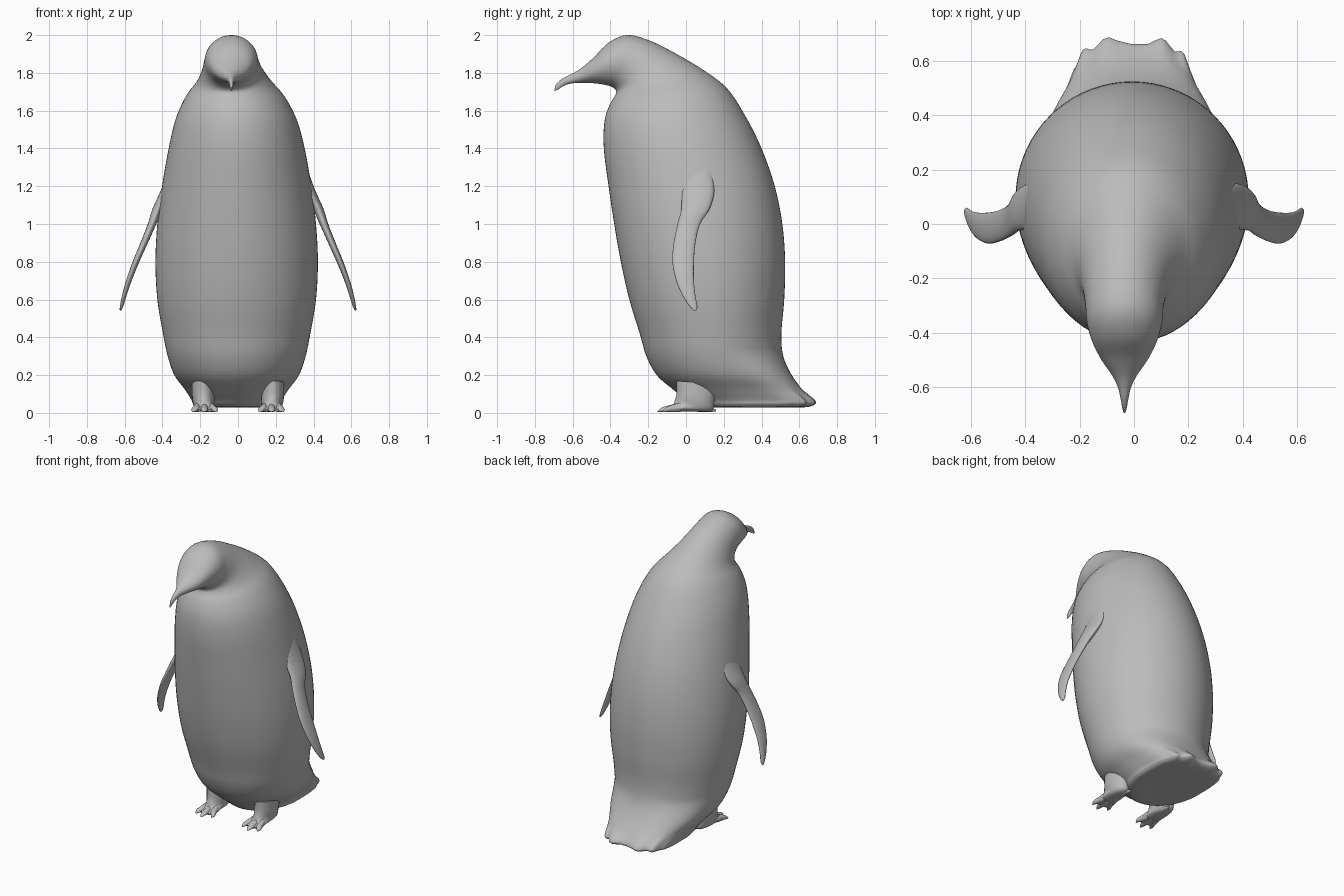
import bpy
import bmesh
from math import sin, cos, pi, copysign
from mathutils import Vector

default_cube = bpy.data.objects.get("Cube")
if default_cube:
    bpy.data.objects.remove(default_cube, do_unlink=True)

# One plain grey for the whole bird
grey = bpy.data.materials.new("plain grey")
grey.use_nodes = True
grey_value = (0.5, 0.5, 0.5, 1)
grey.diffuse_color = grey_value
grey.node_tree.nodes["Principled BSDF"].inputs["Base Color"].default_value = grey_value


def smooth_rows(rows, steps):
    """Insert rows between the given ones with a Catmull-Rom spline."""
    rows = [Vector(row) for row in rows]
    result = []
    for i in range(len(rows) - 1):
        before, start = rows[max(i - 1, 0)], rows[i]
        end, after = rows[i + 1], rows[min(i + 2, len(rows) - 1)]
        for step in range(steps):
            t = step / steps
            result.append(0.5 * (2 * start + (end - before) * t
                                 + (2 * before - 5 * start + 4 * end - after) * t ** 2
                                 + (3 * start - before - 3 * end + after) * t ** 3))
    result.append(rows[-1])
    return result


def power(value, exponent):
    return copysign(abs(value) ** exponent, value)


def tail_fan(point, angle, height):
    """Ragged feather ends along the rear of the lowest rings."""
    rear = max(0, -cos(angle))
    low = max(0, min(1, (0.14 - height) / 0.08))
    point.y += 0.016 * cos(13 * angle + 0.5) * rear * low
    return point


def loft(name, rows, sides=24, steps=4, mirror=1, tail=False):
    """Skin rings given as front y, front z, back y, back z, half width, centre x."""
    bm = bmesh.new()
    rings = []
    for front_y, front_z, back_y, back_z, half_width, centre_x in smooth_rows(rows, steps):
        front = Vector((mirror * centre_x, front_y, front_z))
        back = Vector((mirror * centre_x, back_y, back_z))
        middle, half = (front + back) / 2, (front - back) / 2
        ring = []
        for k in range(sides):
            angle = 2 * pi * k / sides
            square = 1
            if tail and cos(angle) < 0:
                square = min(1, 0.58 + max(0, middle.z - 0.06) * 1.6)
            point = middle + half * power(cos(angle), square)
            point.x += half_width * power(sin(angle), square)
            if tail:
                point = tail_fan(point, angle, middle.z)
            ring.append(bm.verts.new(point))
        rings.append(ring)
    for lower, upper in zip(rings, rings[1:]):
        for k in range(sides):
            n = (k + 1) % sides
            bm.faces.new((lower[k], lower[n], upper[n], upper[k]))
    bm.faces.new(rings[0])
    bm.faces.new(rings[-1])
    bmesh.ops.recalc_face_normals(bm, faces=bm.faces)
    mesh = bpy.data.meshes.new(name)
    bm.to_mesh(mesh)
    bm.free()
    mesh.materials.append(grey)
    obj = bpy.data.objects.new(name, mesh)
    bpy.context.collection.objects.link(obj)
    bpy.ops.object.select_all(action="DESELECT")
    obj.select_set(True)
    bpy.context.view_layer.objects.active = obj
    bpy.ops.object.shade_smooth_by_angle(angle=1.0)
    return obj


# Torso rings: height, front, back, half width
torso = [
    (0.03, 0.20, 0.50, 0.10),
    (0.03, 0.07, 0.62, 0.20),
    (0.045, 0.03, 0.67, 0.23),
    (0.07, 0.0, 0.67, 0.24),
    (0.125, -0.07, 0.615, 0.275),
    (0.20, -0.155, 0.56, 0.33),
    (0.30, -0.21, 0.515, 0.365),
    (0.42, -0.245, 0.505, 0.39),
    (0.60, -0.30, 0.52, 0.42),
    (0.80, -0.345, 0.525, 0.43),
    (1.0, -0.38, 0.51, 0.42),
    (1.2, -0.41, 0.47, 0.395),
    (1.4, -0.435, 0.40, 0.36),
]

# Head rings lean forward until they stand upright along the bill
head = [
    (-0.432, 1.54, 0.315, 1.57, 0.32, -0.01),
    (-0.405, 1.63, 0.22, 1.715, 0.262, -0.015),
    (-0.375, 1.68, 0.10, 1.81, 0.20, -0.02),
    (-0.37, 1.705, -0.05, 1.90, 0.162, -0.03),
    (-0.39, 1.725, -0.19, 1.97, 0.145, -0.035),
    (-0.42, 1.735, -0.31, 2.0, 0.138, -0.035),
    (-0.46, 1.742, -0.41, 1.96, 0.118, -0.035),
    (-0.51, 1.747, -0.49, 1.88, 0.085, -0.035),
    (-0.56, 1.747, -0.555, 1.825, 0.046, -0.035),
    (-0.60, 1.745, -0.60, 1.797, 0.025, -0.035),
    (-0.64, 1.735, -0.65, 1.772, 0.014, -0.035),
    (-0.675, 1.714, -0.685, 1.743, 0.008, -0.035),
    (-0.695, 1.703, -0.697, 1.709, 0.002, -0.035),
]
body_rows = [(front, z, back, z, width, -0.007) for z, front, back, width in torso]
loft("body_and_head", body_rows + head, sides=72, steps=5, tail=True)

# Flipper rings: height, centre x, front, back, half thickness
flipper = [
    (1.30, 0.345, 0.0, 0.13, 0.02),
    (1.18, 0.378, -0.02, 0.15, 0.03),
    (1.08, 0.425, -0.025, 0.125, 0.028),
    (1.0, 0.455, -0.045, 0.075, 0.023),
    (0.90, 0.497, -0.065, 0.05, 0.02),
    (0.80, 0.54, -0.072, 0.042, 0.018),
    (0.70, 0.578, -0.052, 0.042, 0.015),
    (0.62, 0.602, -0.018, 0.05, 0.012),
    (0.565, 0.616, 0.018, 0.06, 0.009),
    (0.543, 0.622, 0.04, 0.055, 0.004),
]
flipper_rows = [(front, z, back, z, thick, x) for z, x, front, back, thick in flipper]

# Foot runs from the ankle forward and flattens into the web
foot_rows = [
    (-0.05, 0.17, 0.17, 0.15, 0.06, 0.185),
    (-0.05, 0.10, 0.15, 0.06, 0.06, 0.183),
    (-0.06, 0.065, 0.13, 0.01, 0.055, 0.18),
    (-0.065, 0.045, 0.0, 0.008, 0.058, 0.178),
    (-0.085, 0.03, -0.075, 0.006, 0.06, 0.177),
    (-0.105, 0.02, -0.10, 0.006, 0.045, 0.177),
]

for side, mirror in (("left", 1), ("right", -1)):
    loft(side + "_flipper", flipper_rows, mirror=mirror)
    loft(side + "_foot", foot_rows, mirror=mirror)
    # Three spread toes with pointed claws
    for toe, (root, tip, reach) in {"inner": (0.145, 0.118, 0.12),
                                    "middle": (0.178, 0.178, 0.15),
                                    "outer": (0.212, 0.235, 0.125)}.items():
        toe_rows = [(y, 0.004, y, top, width, root + (tip - root) * along)
                    for y, top, width, along in ((-0.03, 0.055, 0.02, 0),
                                                 (-0.03 - reach * 0.45, 0.038, 0.02, 0.5),
                                                 (0.02 - reach, 0.027, 0.016, 0.85),
                                                 (-reach, 0.009, 0.003, 1))]
        loft(side + "_" + toe + "_toe", toe_rows, sides=12, mirror=mirror)
    # Short hind claw
    loft(side + "_heel", [(0.06, 0.005, 0.06, 0.06, 0.035, 0.175),
                          (0.11, 0.004, 0.11, 0.035, 0.022, 0.165),
                          (0.16, 0.008, 0.16, 0.018, 0.005, 0.155)],
         sides=12, mirror=mirror)
